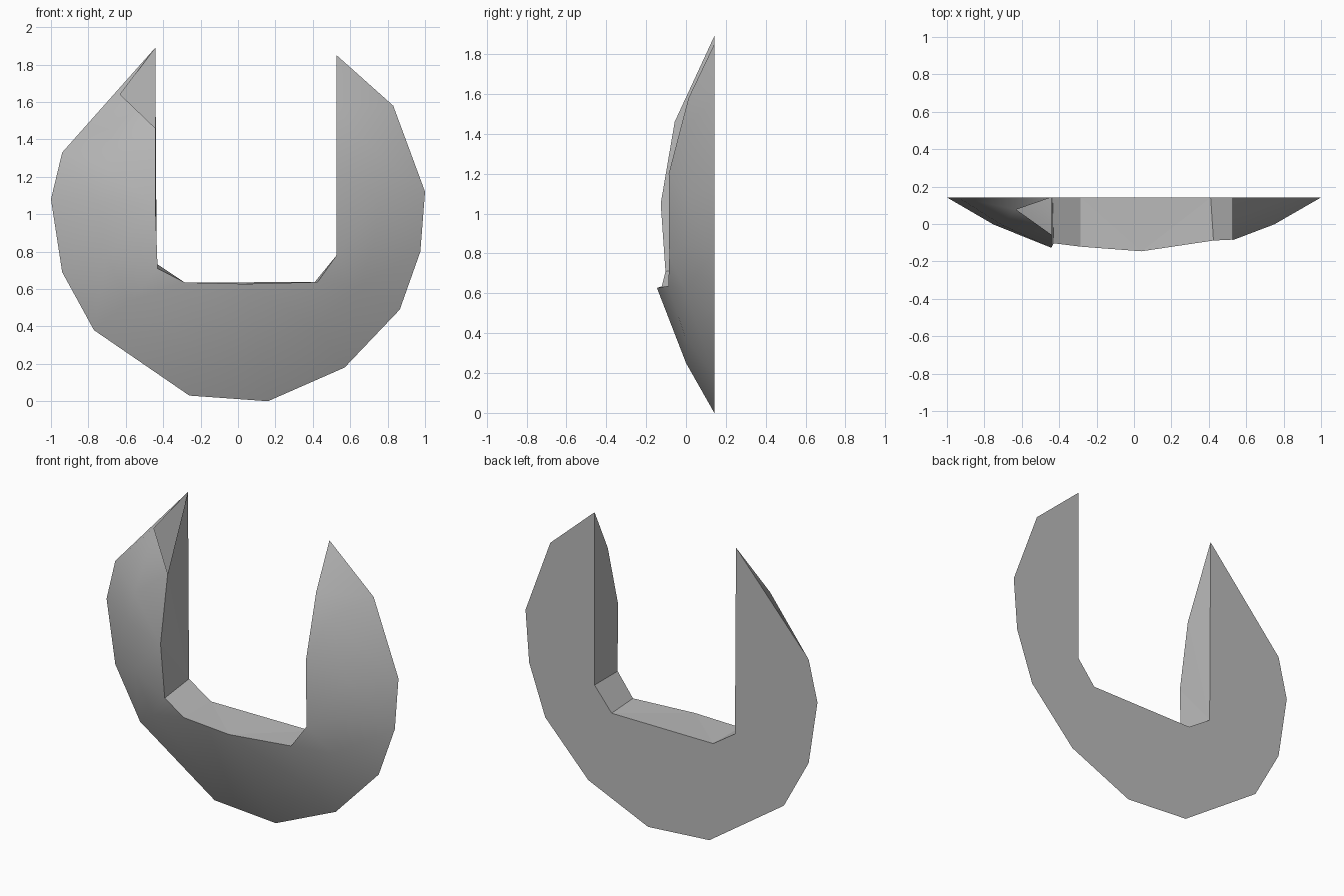
import bpy, bmesh
from mathutils import Vector
from mathutils.geometry import delaunay_2d_cdt

cube = bpy.data.objects.get("Cube")
if cube:
    bpy.data.objects.remove(cube)

BACK = 0.142      # plane of the flat back
CENTRE = Vector((0, 1))

# Outlines as (x, z), from the right tip round the bottom to the left tip
tip_r, tip_l = (-0.442, 1.89), (0.527, 1.85)
rim = [(-0.94, 1.33), (-1, 1.08), (-0.94, 0.69), (-0.77, 0.38), (-0.26, 0.03),
       (0.16, 0), (0.57, 0.18), (0.865, 0.49), (0.975, 0.8), (1, 1.12), (0.83, 1.58)]
chip = (-0.63, 1.64)
ridge = [(-0.442, 1.46), (-0.442, 1.05), (-0.43, 0.71), (-0.285, 0.635), (0.04, 0.627),
         (0.425, 0.637), (0.527, 0.78), (0.527, 1.2), (0.527, 1.58)]
inner = [(-0.435, 0.735), (-0.285, 0.635), (0.41, 0.637), (0.527, 0.78)]


def dome(p):
    """Point on the bulging front."""
    r2 = (Vector(p) - CENTRE).length_squared
    return (p[0], BACK - 0.335 * (1 - r2), p[1])


def flat(p):
    """Point on the back plane."""
    return (p[0], BACK, p[1])


bm = bmesh.new()


def face(points, smooth=False):
    f = bm.faces.new([bm.verts.new(p) for p in points])
    f.smooth = smooth


# Domed front: outline filled through one ring of points part way in
edge = [tip_r] + rim + [tip_l]
outline = edge + ridge[::-1] + [chip]
middle = [CENTRE + (Vector(p) - CENTRE) * 0.75 for p in rim]
points = [Vector(p) for p in outline] + middle
verts, _, tris, orig, _, _ = delaunay_2d_cdt(
    points, [], [list(range(len(outline)))], 1, 0.0001)
solid = [flat(v) if o and min(o) < len(edge) else dome(v) for v, o in zip(verts, orig)]
for t in tris:
    face([solid[i] for i in t], True)

# Flat back and the chipped corner by the right tip
face([flat(p) for p in edge + inner[::-1]])
face([flat(tip_r), flat(rim[0]), dome(chip)])

# Walls of the opening
r = [dome(p) for p in ridge]
b = [flat(p) for p in inner]
face([flat(tip_r)] + r[:3] + [b[0]])
face([b[0], r[2], r[3], b[1]])
face([b[1]] + r[3:6] + [b[2]])
face([b[2], r[5], r[6], b[3]])
face([b[3]] + r[6:] + [flat(tip_l)])

# Weld, orient, and keep every border of the dome crisp
bmesh.ops.remove_doubles(bm, verts=bm.verts, dist=0.0005)
bmesh.ops.triangulate(bm, faces=[f for f in bm.faces if len(f.verts) > 4])
bmesh.ops.recalc_face_normals(bm, faces=bm.faces)
for e in bm.edges:
    e.smooth = all(f.smooth for f in e.link_faces)

mesh = bpy.data.meshes.new("curved_collar")
bm.to_mesh(mesh)
bm.free()
collar = bpy.data.objects.new("curved_collar", mesh)
bpy.context.collection.objects.link(collar)

# Plain grey
grey = bpy.data.materials.new("plain_grey")
grey.use_nodes = True
colour = (0.5, 0.5, 0.5, 1)
grey.diffuse_color = colour
grey.node_tree.nodes["Principled BSDF"].inputs["Base Color"].default_value = colour
mesh.materials.append(grey)
